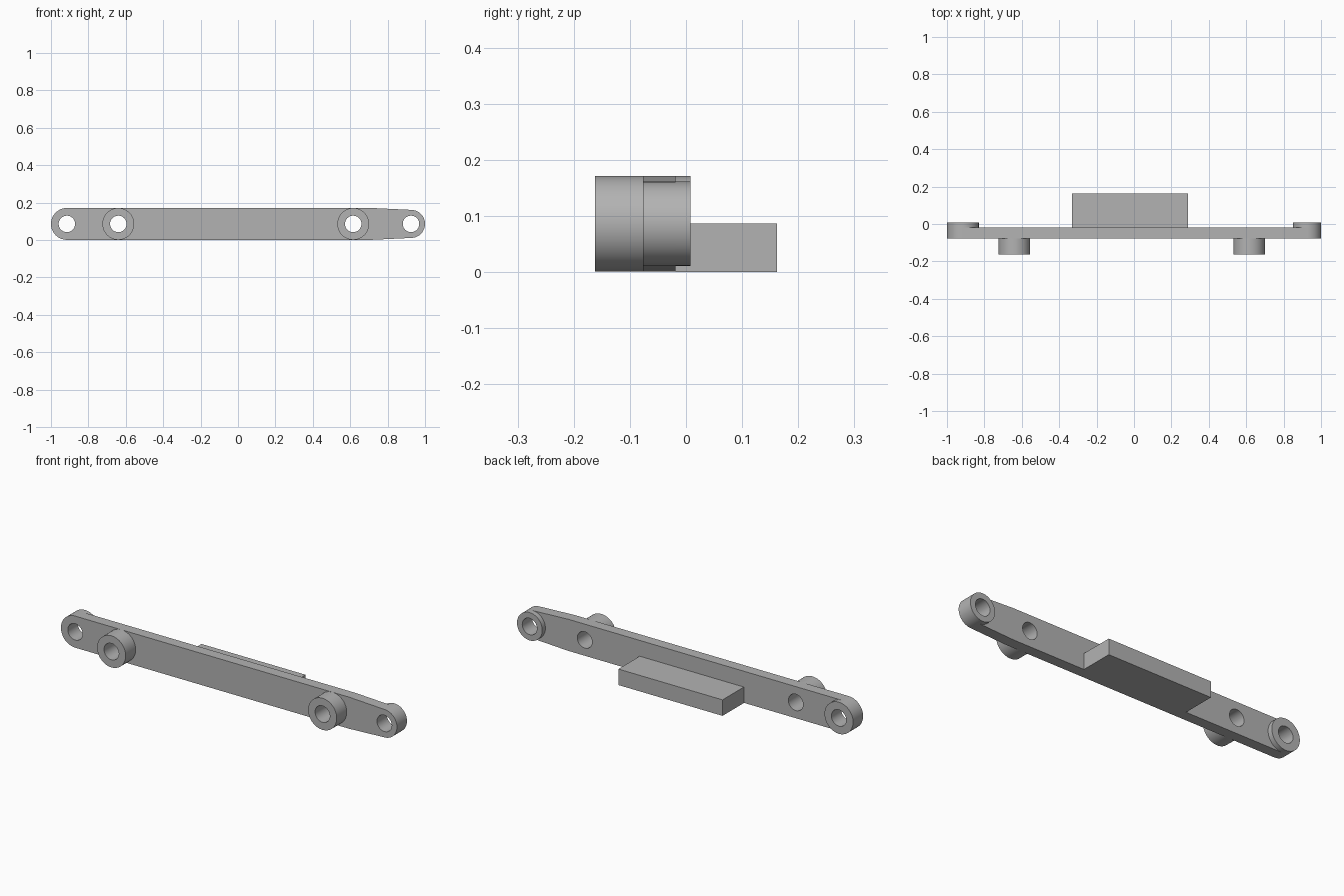
import bpy, bmesh
from math import sin, cos, radians

if "Cube" in bpy.data.objects:
    bpy.data.objects.remove(bpy.data.objects["Cube"], do_unlink=True)

grey = bpy.data.materials.new("plain grey")
grey.use_nodes = True
COLOUR = (0.45, 0.45, 0.45, 1)
grey.diffuse_color = COLOUR
grey.node_tree.nodes["Principled BSDF"].inputs["Base Color"].default_value = COLOUR

MID = 0.086           # height of the centre line
HALF = 0.085          # half height of the bar
BORE = 0.044
LEFT_END, RIGHT_END = 0.925, -0.915
FRONT, BACK = -0.077, -0.019


def arc(x, r, start, end, n):
    step = (end - start) / n
    return [(x + r * cos(radians(start + i * step)),
             MID + r * sin(radians(start + i * step))) for i in range(n + 1)]


def circle(x, r):
    return arc(x, r, 0, 360, 64)[:-1]


def extrude(name, outline, y0, y1):
    """Extrude an x-z outline along y."""
    bm = bmesh.new()
    face = bm.faces.new([bm.verts.new((x, y0, z)) for x, z in outline])
    new = bmesh.ops.extrude_face_region(bm, geom=[face])["geom"]
    bmesh.ops.translate(bm, vec=(0, y1 - y0, 0),
                        verts=[v for v in new if isinstance(v, bmesh.types.BMVert)])
    bmesh.ops.recalc_face_normals(bm, faces=bm.faces)
    mesh = bpy.data.meshes.new(name)
    bm.to_mesh(mesh)
    bm.free()
    mesh.materials.append(grey)
    obj = bpy.data.objects.new(name, mesh)
    bpy.context.collection.objects.link(obj)
    return obj


def select(obj):
    bpy.ops.object.select_all(action="DESELECT")
    obj.select_set(True)
    bpy.context.view_layer.objects.active = obj


def drill(obj, centres):
    """Bore round holes through a part and smooth its curved sides."""
    for x in centres:
        cutter = extrude("bore_cutter", circle(x, BORE), -0.3, 0.3)
        cutter.hide_render = True
        mod = obj.modifiers.new("bore", "BOOLEAN")
        mod.operation, mod.solver, mod.object = "DIFFERENCE", "EXACT", cutter
        select(obj)
        bpy.ops.object.modifier_apply(modifier=mod.name)
        bpy.data.objects.remove(cutter, do_unlink=True)
    select(obj)
    bpy.ops.object.shade_smooth_by_angle(angle=radians(30))


# Long bar with one full round end and one slightly tapered end
bosses = {"left_boss": 0.616, "right_boss": -0.64}
outline = (arc(RIGHT_END, HALF, 90, 270, 32)
           + [(0.715, MID - HALF)]
           + arc(LEFT_END, 0.075, -87, 87, 32)
           + [(0.715, MID + HALF)])
drill(extrude("bar", outline, FRONT, BACK),
      [LEFT_END, RIGHT_END, *bosses.values()])

# Bored bosses on the front
for name, x in bosses.items():
    drill(extrude(name, circle(x, HALF), -0.162, FRONT), [x])

# Raised rings on the back of both ends
for name, x, r in (("left_end_ring", LEFT_END, 0.075), ("right_end_ring", RIGHT_END, HALF)):
    drill(extrude(name, circle(x, r), BACK, 0.008), [x])

# Ledge block along the lower back
extrude("ledge_block", [(-0.331, 0), (0.289, 0), (0.289, MID), (-0.331, MID)], BACK, 0.162)
